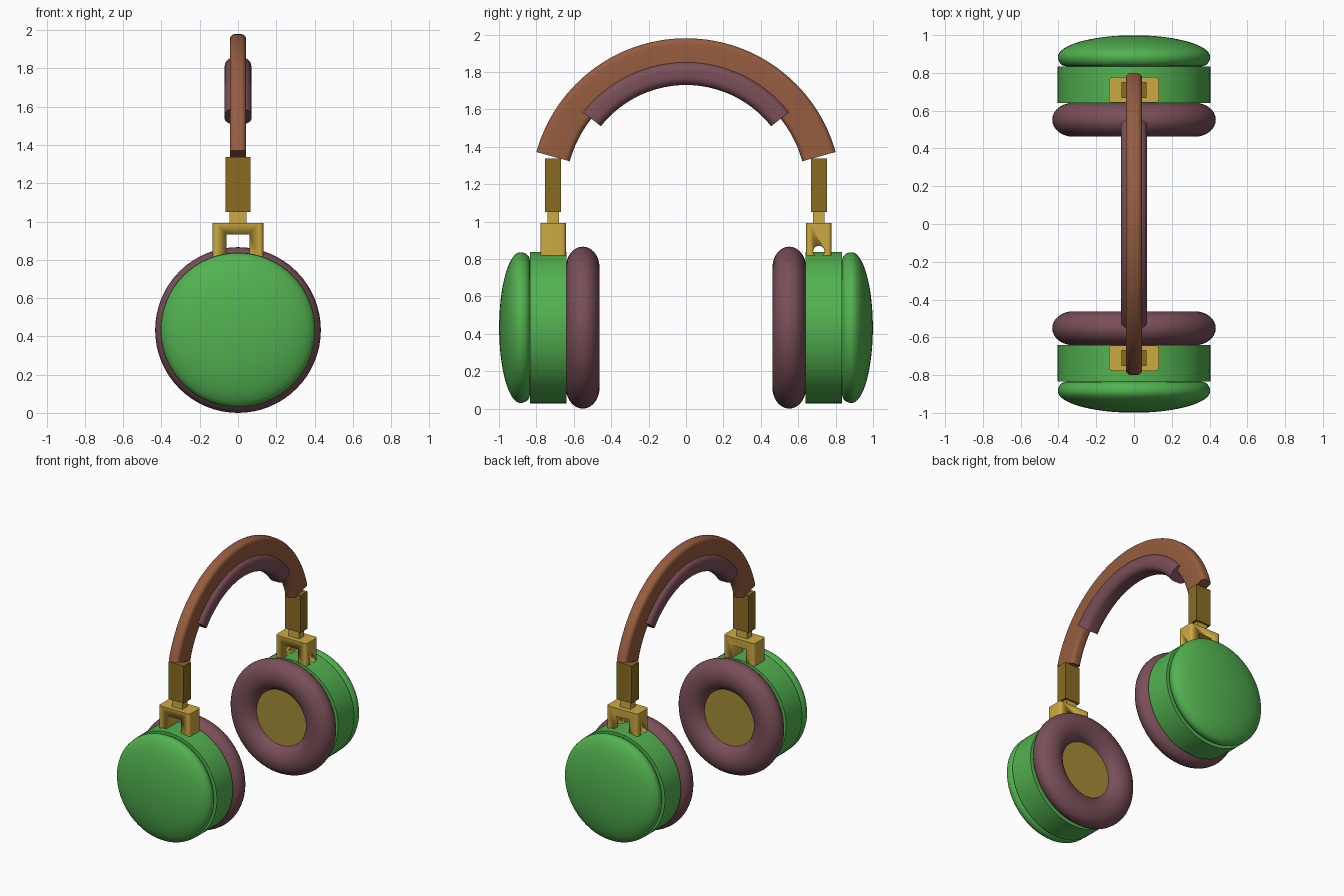
import bpy, bmesh, math
from mathutils import Vector

if "Cube" in bpy.data.objects:
    bpy.data.objects.remove(bpy.data.objects["Cube"])

CZ = 0.433            # height of ear cup axis
ARC_Z = 1.15          # centre of the headband arc


def srgb(r, g, b):
    return [((c / 255 + 0.055) / 1.055) ** 2.4 for c in (r, g, b)] + [1.0]


def material(name, rgb):
    m = bpy.data.materials.new(name)
    m.diffuse_color = srgb(*rgb)
    m.use_nodes = True
    m.node_tree.nodes["Principled BSDF"].inputs["Base Color"].default_value = m.diffuse_color
    return m


GREEN = material("green", (82, 178, 80))
MAUVE = material("mauve_padding", (122, 79, 88))
BROWN = material("brown_leather", (150, 93, 63))
GOLD = material("gold", (206, 170, 66))
DARK_GOLD = material("dark_gold", (138, 107, 34))
MESH_GOLD = material("speaker_gold", (166, 140, 54))


def finish(name, bm, mat, angle=35):
    bmesh.ops.recalc_face_normals(bm, faces=bm.faces)
    me = bpy.data.meshes.new(name)
    bm.to_mesh(me)
    bm.free()
    ob = bpy.data.objects.new(name, me)
    bpy.context.collection.objects.link(ob)
    me.materials.append(mat)
    bpy.ops.object.select_all(action='DESELECT')
    ob.select_set(True)
    bpy.context.view_layer.objects.active = ob
    bpy.ops.object.shade_smooth_by_angle(angle=math.radians(angle))
    return ob


def loft(name, rings, mat, closed, capped=False):
    """Join rings of points into a skin; closed joins the last to the first."""
    bm = bmesh.new()
    vs = [[bm.verts.new(p) for p in r] for r in rings]
    n = len(vs[0])
    for i in range(len(vs) if closed else len(vs) - 1):
        a, b = vs[i], vs[(i + 1) % len(vs)]
        for j in range(n):
            bm.faces.new((a[j], a[(j + 1) % n], b[(j + 1) % n], b[j]))
    if capped:
        bm.faces.new(vs[0])
        bm.faces.new(vs[-1])
    return finish(name, bm, mat)


def lathe(name, profile, side, mat, closed=False, seg=64):
    """Turn (radius, y) points around the ear cup axis."""
    rings = [[(r * math.cos(2 * math.pi * k / seg), side * y,
               CZ + r * math.sin(2 * math.pi * k / seg)) for k in range(seg)]
             for r, y in profile]
    return loft(name, rings, mat, closed, capped=not closed)


def rounded_rect(hw, r0, r1, rad, n=6):
    """Cross-section points (x, radius) of a strip with rounded corners."""
    pts = []
    for cx, cr, a0 in ((hw - rad, r1 - rad, 0), (rad - hw, r1 - rad, 90),
                       (rad - hw, r0 + rad, 180), (hw - rad, r0 + rad, 270)):
        for k in range(n + 1):
            a = math.radians(a0 + 90 * k / n)
            pts.append((cx + rad * math.cos(a), cr + rad * math.sin(a)))
    return pts


def arc_strip(name, section, start, mat, seg=56):
    rings = []
    for i in range(seg + 1):
        a = math.radians(start + (180 - 2 * start) * i / seg)
        rings.append([(x, r * math.cos(a), ARC_Z + r * math.sin(a)) for x, r in section])
    return loft(name, rings, mat, False, True)


def box(name, hx, y, hy, z0, z1, mat, bevel=0.0):
    bm = bmesh.new()
    bmesh.ops.create_cube(bm, size=1)
    for v in bm.verts:
        v.co = Vector((v.co.x * 2 * hx, y + v.co.y * 2 * hy, z0 + (v.co.z + 0.5) * (z1 - z0)))
    if bevel:
        edges = [e for e in bm.edges if abs(e.verts[0].co.z - e.verts[1].co.z) > 0.01]
        bmesh.ops.bevel(bm, geom=edges, offset=bevel, segments=4, profile=0.5, affect='EDGES')
    return finish(name, bm, mat)


def cut(ob, cutter):
    cutter.hide_render = True
    mod = ob.modifiers.new("cut", 'BOOLEAN')
    mod.operation = 'DIFFERENCE'
    mod.solver = 'EXACT'
    mod.object = cutter
    bpy.context.view_layer.objects.active = ob
    bpy.ops.object.modifier_apply(modifier=mod.name)
    bpy.data.objects.remove(cutter)


# Headband and the pad beneath it
arc_strip("headband", rounded_rect(0.043, 0.645, 0.83, 0.03), 15.5, BROWN)
arc_strip("headband_pad", rounded_rect(0.07, 0.58, 0.705, 0.045), 38.3, MAUVE)

for side, tag in ((-1, "front"), (1, "back")):
    # Ear cup shell
    lathe("ear_cup_" + tag, [(0.40, 0.58), (0.405, 0.64), (0.405, 0.835)][1:], side, GREEN)
    # Domed outer cap, pinched where it meets the shell
    cap = [(0.35, 0.83)]
    cap += [(0.36 + 0.043 * math.sin(a), 0.885 - 0.05 * math.cos(a))
            for a in (math.pi / 2 * k / 6 for k in range(7))]
    cap += [(0.403 * math.cos(a), 0.885 + 0.114 * math.sin(a))
            for a in (math.pi / 2 * k / 16 for k in range(1, 16))]
    cap.append((0.004, 0.999))
    lathe("cup_cap_" + tag, cap, side, GREEN)
    # Ring cushion
    ring = [(0.321 + 0.112 * math.cos(a), 0.552 + 0.09 * math.sin(a))
            for a in (2 * math.pi * k / 28 for k in range(28))]
    lathe("ear_cushion_" + tag, ring, side, MAUVE, closed=True)
    # Speaker disc
    lathe("speaker_disc_" + tag, [(0.25, 0.53), (0.25, 0.645)], side, MESH_GOLD)

    # Yoke: a forked block with a pin hole through its legs
    y = side * 0.71
    yoke = box("yoke_" + tag, 0.132, y, 0.068, 0.818, 0.993, GOLD, 0.02)
    cut(yoke, box("slot_cutter", 0.06, y, 0.2, 0.7, 0.932, GOLD))
    bm = bmesh.new()
    bmesh.ops.create_cone(bm, cap_ends=True, segments=24, radius1=0.03, radius2=0.03, depth=0.6)
    for v in bm.verts:
        v.co = Vector((v.co.z, y + v.co.x, 0.841 + v.co.y))
    cut(yoke, finish("pin_cutter", bm, GOLD))
    # Slider neck and slider sleeve
    box("slider_neck_" + tag, 0.045, y, 0.03, 0.98, 1.06, GOLD)
    box("slider_sleeve_" + tag, 0.065, y, 0.043, 1.05, 1.337, DARK_GOLD)
